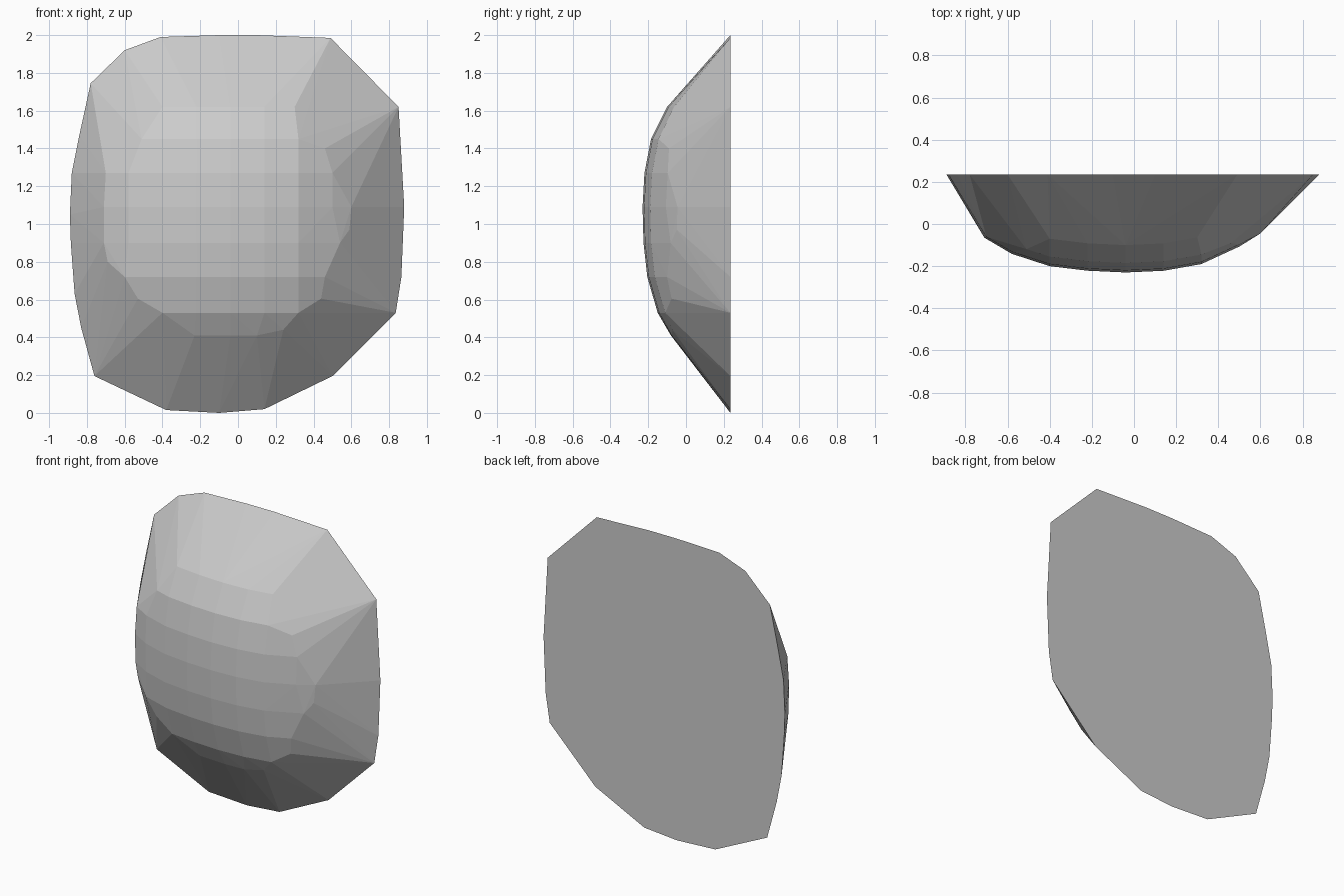
import bpy
import bmesh

default_cube = bpy.data.objects.get("Cube")
if default_cube:
    bpy.data.objects.remove(default_cube, do_unlink=True)

BACK = 0.235     # plane of the flat back
STEP = 0.18      # spacing of the facet columns

# Rim of the flat back, clockwise from the upper left (x, z)
RIM = [(-.41, 1.99), (-.1, 2), (.1, 2), (.49, 1.985), (.85, 1.62), (.88, 1.09),
       (.865, .72), (.835, .53), (.5, .195), (.14, .02), (-.1, 0), (-.38, .015),
       (-.76, .195), (-.83, .45), (-.865, .63), (-.885, .9), (-.89, 1.05),
       (-.88, 1.27), (-.84, 1.47), (-.78, 1.745), (-.6, 1.92)]

# How far the dome falls back from its foremost point, across and upward
ACROSS = [(-.71, .17), (-.6, .1), (-.4, .035), (-.15, .005), (.05, .005),
          (.14, .013), (.32, .045), (.53, .142), (.6, .19)]
UPWARD = [(.41, .15), (.53, .08), (.72, .025), (.9, .005), (1.09, 0),
          (1.2, 0), (1.27, .01), (1.45, .045), (1.63, .135)]

# Rows of dome corners: height, left end, right end
ROWS = [(.41, -.23, .1), (.44, .24, .24), (.53, -.4, .32), (.605, -.53, .44),
        (.72, -.6, .46), (.8, -.69, -.69), (.9, -.71, .54), (.97, .59, .59),
        (1.09, -.71, .6), (1.27, -.7, .5), (1.45, -.51, .32),
        (1.4, .46, .46), (1.62, -.4, .3)]


def profile(points, value):
    """Linear interpolation along a profile."""
    for (a, low), (b, high) in zip(points, points[1:]):
        if value <= b:
            return low + (high - low) * (value - a) / (b - a)
    return points[-1][1]


def dome_point(x, z):
    """Corner of the faceted dome at a given x and height."""
    return (x, -BACK + profile(ACROSS, x) + profile(UPWARD, z), z)


def row_columns(left, right):
    """Both ends of a row and the regular columns between them."""
    columns = {left, right}
    for index in range(-4, 5):
        x = index * STEP - 0.04
        if left + STEP / 2 < x < right - STEP / 2:
            columns.add(x)
    return sorted(columns)


# Faceted half shell: the hull of the rim and the dome corners
bm = bmesh.new()
for x, z in RIM:
    bm.verts.new((x, BACK, z))
for z, left, right in ROWS:
    for x in row_columns(left, right):
        bm.verts.new(dome_point(x, z))
hull = bmesh.ops.convex_hull(bm, input=bm.verts[:])
unused = [v for v in bm.verts if not v.link_faces]
bmesh.ops.delete(bm, geom=unused, context='VERTS')

# Merge the flat back into one face and tidy coplanar facets
bmesh.ops.dissolve_limit(bm, angle_limit=0.01, verts=bm.verts[:], edges=bm.edges[:])
bmesh.ops.recalc_face_normals(bm, faces=bm.faces[:])
mesh = bpy.data.meshes.new("faceted_dome")
bm.to_mesh(mesh)
bm.free()
dome = bpy.data.objects.new("faceted_dome", mesh)
bpy.context.collection.objects.link(dome)

# Plain light grey
grey = bpy.data.materials.new("light_grey")
grey.use_nodes = True
colour = (0.6, 0.6, 0.6, 1)
grey.diffuse_color = colour
grey.node_tree.nodes["Principled BSDF"].inputs["Base Color"].default_value = colour
mesh.materials.append(grey)
